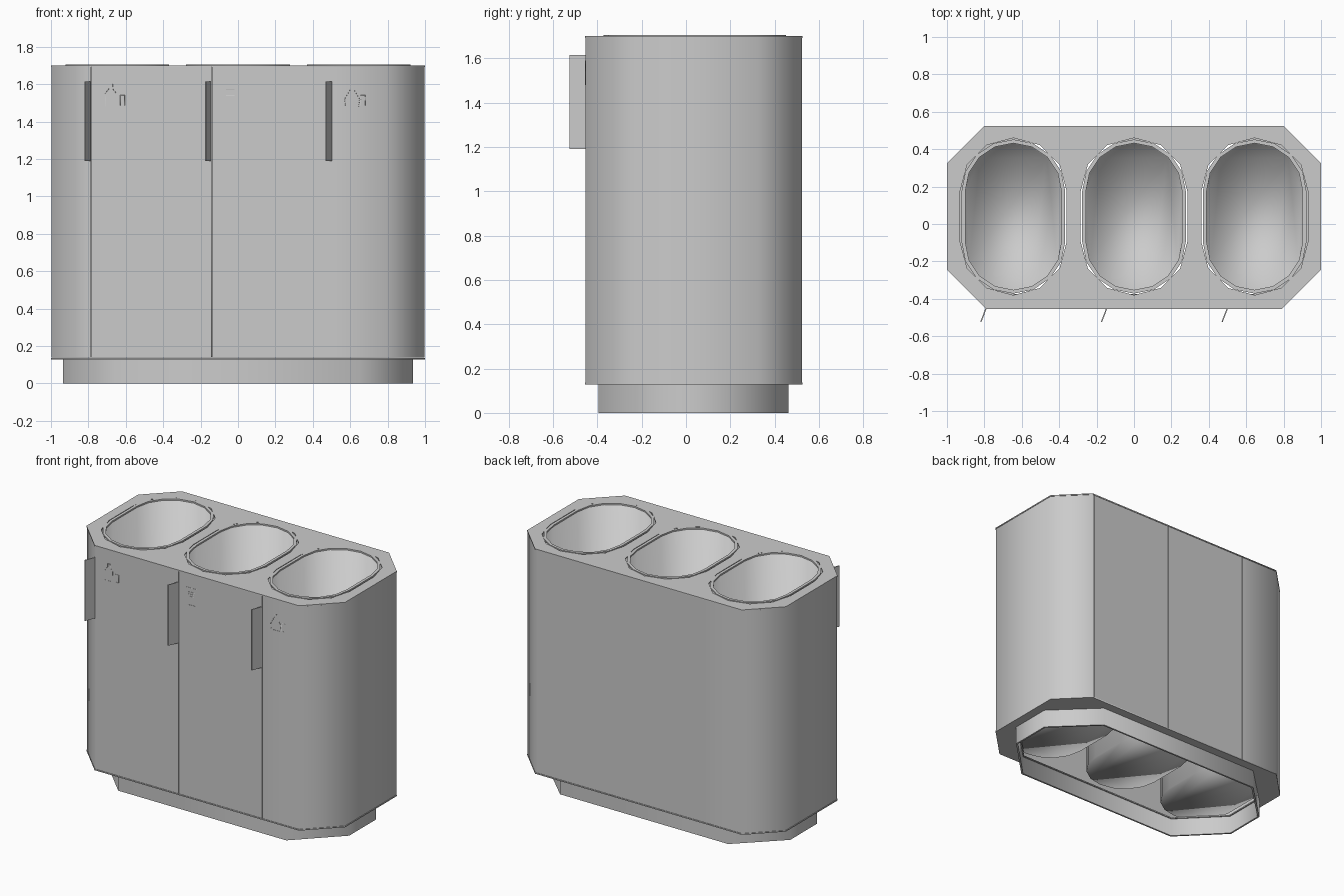
import bpy, bmesh
from math import sin, cos, pi, radians

if "Cube" in bpy.data.objects:
    bpy.data.objects.remove(bpy.data.objects["Cube"])


def mirrored(right):
    return right + [(-x, y) for x, y in reversed(right)]


def octagon(d=0.0):
    # chamfered body outline, inset by d
    k = 0.414 * d
    return mirrored([(0.79 - k, -0.455 + d), (1 - d, -0.245 + k),
                     (1 - d, 0.325 - k), (0.80 - k, 0.525 - d)])


def plinth_outline(d=0.0):
    # plinth has larger chamfers than the body
    k = 0.414 * d
    return mirrored([(0.65 - k, -0.395 + d), (0.936 - d, -0.108 + k),
                     (0.936 - d, 0.185 - k), (0.65 - k, 0.462 - d)])


def stadium(cx, r, seg, cy=0.04, half=0.135):
    pts = []
    for s, start in ((1, 0), (-1, pi)):
        for i in range(seg + 1):
            a = start + pi * i / seg
            pts.append((cx + r * cos(a), cy + s * half + r * sin(a)))
    return pts


def finish(obj, angle):
    bpy.ops.object.select_all(action='DESELECT')
    obj.select_set(True)
    bpy.context.view_layer.objects.active = obj
    bpy.ops.object.shade_smooth_by_angle(angle=radians(angle))
    return obj


def extrude(name, loops, z0, z1, angle=50):
    # flat outline (further loops are holes) raised from z0 to z1
    cu = bpy.data.curves.new(name, 'CURVE')
    cu.dimensions = '2D'
    cu.fill_mode = 'BOTH'
    cu.extrude = (z1 - z0) / 2
    for loop in loops:
        sp = cu.splines.new('POLY')
        sp.points.add(len(loop) - 1)
        for p, (x, y) in zip(sp.points, loop):
            p.co = (x, y, 0, 1)
        sp.use_cyclic_u = True
    tmp = bpy.data.objects.new(name + "_tmp", cu)
    bpy.context.collection.objects.link(tmp)
    dg = bpy.context.evaluated_depsgraph_get()
    me = bpy.data.meshes.new_from_object(tmp.evaluated_get(dg))
    bpy.data.objects.remove(tmp)
    bm = bmesh.new()
    bm.from_mesh(me)
    bmesh.ops.remove_doubles(bm, verts=bm.verts, dist=1e-5)
    bmesh.ops.translate(bm, verts=bm.verts, vec=(0, 0, (z0 + z1) / 2))
    bmesh.ops.recalc_face_normals(bm, faces=bm.faces)
    bm.to_mesh(me)
    bm.free()
    obj = bpy.data.objects.new(name, me)
    bpy.context.collection.objects.link(obj)
    return finish(obj, angle)


def bin_liner(name, cx, z0, z1):
    # open-topped, slightly tapered tub with a closed floor
    bm = bmesh.new()
    low = [bm.verts.new((x, y, z0)) for x, y in stadium(cx, 0.257, 8)]
    top = [bm.verts.new((x, y, z1)) for x, y in stadium(cx, 0.263, 8)]
    n = len(low)
    bm.faces.new(low[::-1])
    for i in range(n):
        j = (i + 1) % n
        bm.faces.new((low[i], low[j], top[j], top[i]))
    me = bpy.data.meshes.new(name)
    bm.to_mesh(me)
    bm.free()
    obj = bpy.data.objects.new(name, me)
    bpy.context.collection.objects.link(obj)
    sol = obj.modifiers.new("wall", 'SOLIDIFY')
    sol.thickness = 0.005
    return finish(obj, 100)


def icon(name, cx, cz, strokes):
    # thin raised line drawing on the front
    cu = bpy.data.curves.new(name, 'CURVE')
    cu.dimensions = '3D'
    cu.bevel_depth = 0.001
    cu.bevel_resolution = 0
    for closed, pts in strokes:
        sp = cu.splines.new('POLY')
        sp.points.add(len(pts) - 1)
        for p, (x, z) in zip(sp.points, pts):
            p.co = (cx + x, -0.4535, cz + z, 1)
        sp.use_cyclic_u = closed
    bpy.context.collection.objects.link(bpy.data.objects.new(name, cu))


centres = (-0.645, 0, 0.645)
gaps = (-0.785, -0.14, 0.505)

# plinth, bottom flange and top plate
extrude("plinth", [plinth_outline(), plinth_outline(0.012)], 0, 0.13)
extrude("bottom_flange", [octagon(), plinth_outline(0.02)], 0.128, 0.136)
extrude("top_plate", [octagon()] + [stadium(c, 0.285, 6) for c in centres], 1.692, 1.7)

# flat doors on the front and matching panels on the back
g, outer, inner = 0.001, octagon(0.002), octagon(0.014)
Z0, Z1 = 0.137, 1.691
for i in range(2):
    a, b = gaps[i] + g, gaps[i + 1] - g
    f0, f1 = outer[0][1], inner[0][1]
    r0, r1 = outer[3][1], inner[3][1]
    extrude(f"front_door_{i + 1}", [[(a, f0), (b, f0), (b, f1), (a, f1)]], Z0, Z1)
    extrude(f"back_panel_{i + 1}", [[(-b, r1), (-a, r1), (-a, r0), (-b, r0)]], Z0, Z1)

# end panels that wrap round the chamfered corners
x0, x1 = 0.505 + g, 0.785 + g
right = ([(x0, outer[0][1])] + outer[:4] + [(x1, outer[3][1]), (x1, inner[3][1])]
         + inner[:4][::-1] + [(x0, inner[0][1])])
extrude("right_end_panel", [right], Z0, Z1)
left = ([(-x0, outer[4][1])] + outer[4:] + [(-x1, outer[7][1]), (-x1, inner[7][1])]
        + inner[4:][::-1] + [(-x0, inner[4][1])])
extrude("left_end_panel", [left], Z0, Z1)

# three liners with raised rims
for i, c in enumerate(centres, 1):
    bin_liner(f"bin_liner_{i}", c, 0.14, 1.70)
    extrude(f"bin_rim_{i}", [stadium(c, 0.277, 8), stadium(c, 0.257, 8)], 1.694, 1.704)

# angled fin handles beside each door gap
for i, x in enumerate(gaps, 1):
    extrude(f"door_handle_{i}", [[(x - 0.009, -0.45), (x - 0.037, -0.523),
                                  (x - 0.031, -0.525), (x - 0.002, -0.45)]], 1.19, 1.615)

# small pictograms: bottle and can, paper sheet, flask and can
bottle = [(-0.03, -0.06), (0.03, -0.06), (0.03, 0.01), (0.01, 0.035),
          (0.01, 0.06), (-0.01, 0.06), (-0.01, 0.035), (-0.03, 0.01)]
can = [(0.036, -0.055), (0.06, -0.055), (0.06, 0), (0.036, 0)]
shifted = [(x - 0.015, z) for x, z in bottle]
icon("bottle_icon", -0.665, 1.54, [(True, shifted), (True, can)])
sheet = [(-0.04, -0.06), (0.04, -0.06), (0.04, 0.06), (-0.04, 0.06)]
lines = [(False, [(-0.025, z), (0.02, z)]) for z in (0.03, 0.015, 0)]
icon("paper_icon", -0.04, 1.54, [(True, sheet)] + lines)
flask = [(-0.045, -0.06), (0.025, -0.06), (0.03, -0.02), (0, 0.03),
         (0, 0.05), (-0.02, 0.05), (-0.02, 0.03), (-0.05, -0.02)]
icon("flask_icon", 0.62, 1.54, [(True, flask), (True, can)])
